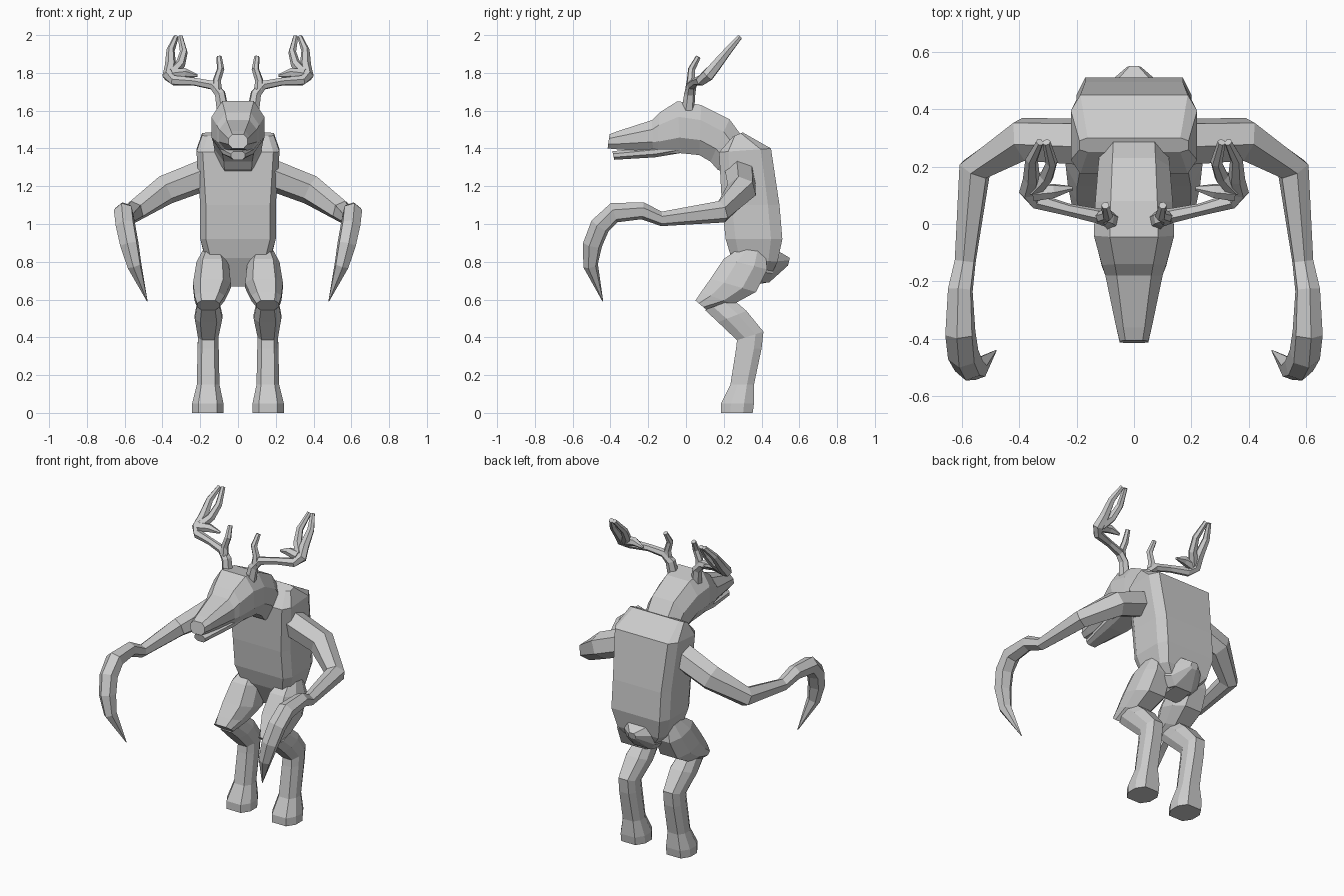
import bpy, bmesh, math
from mathutils import Vector

mat = bpy.data.materials.new("plain grey")
mat.diffuse_color = (0.6, 0.6, 0.6, 1)

BOXY = [(.85, -1), (1, -.65), (1, .6), (.85, 1)]
ROUND = [(.6, -1), (1, -.4), (1, .4), (.6, 1)]


def skin(name, rings, mirror=False):
    """Join matching rings of points into a closed, flat-shaded tube."""
    bm = bmesh.new()
    loops = [[bm.verts.new(p) for p in ring] for ring in rings]
    n = len(loops[0])
    for a, b in zip(loops, loops[1:]):
        for i in range(n):
            j = (i + 1) % n
            bm.faces.new((a[i], a[j], b[j], b[i]))
    bm.faces.new(loops[0])
    bm.faces.new(loops[-1])
    bmesh.ops.recalc_face_normals(bm, faces=bm.faces)
    me = bpy.data.meshes.new(name)
    bm.to_mesh(me)
    bm.free()
    me.materials.append(mat)
    ob = bpy.data.objects.new(name, me)
    bpy.context.collection.objects.link(ob)
    if mirror:
        ob.modifiers.new("Mirror", "MIRROR").use_mirror_merge = False
    return ob


def loft(name, rows, shape=ROUND, mirror=False):
    """Rows: front y,z / back y,z of the side outline, half width, x centre."""
    section = shape + [(-u, s) for u, s in reversed(shape)]
    rings = []
    for y0, z0, y1, z1, w, cx in rows:
        rings.append([Vector((cx + w * u,
                              (y0 + y1) / 2 + s * (y1 - y0) / 2,
                              (z0 + z1) / 2 + s * (z1 - z0) / 2)) for u, s in section])
    return skin(name, rings, mirror)


def sweep(name, path, sides=6):
    """Mirrored tube through points x, y, z, radius."""
    pts = [Vector(p[:3]) for p in path]
    u = Vector((0, 0.3, 1))
    rings = []
    for i, p in enumerate(pts):
        t = (pts[min(i + 1, len(pts) - 1)] - pts[max(i - 1, 0)]).normalized()
        u = (u - t * u.dot(t)).normalized()
        v = t.cross(u)
        rings.append([p + path[i][3] * (u * math.cos(a) + v * math.sin(a))
                      for a in (math.tau * (k + .5) / sides for k in range(sides))])
    return skin(name, rings, True)


# torso and tail
loft("torso", [
    (.25, 1.465, .30, 1.485, .19, 0),
    (.175, 1.38, .45, 1.40, .22, 0),
    (.19, 1.10, .495, 1.10, .20, 0),
    (.21, .92, .51, .92, .20, 0),
    (.24, .82, .485, .80, .17, 0),
    (.32, .67, .43, .69, .06, 0)], BOXY)
loft("tail", [
    (.40, .69, .44, .87, .13, 0),
    (.44, .69, .50, .85, .10, 0),
    (.54, .78, .55, .82, .025, 0)])

# head, neck and lower jaw
loft("head_and_neck", [
    (-.415, 1.40, -.405, 1.475, .05, 0),
    (-.36, 1.395, -.36, 1.492, .062, 0),
    (-.175, 1.385, -.18, 1.55, .10, 0),
    (-.15, 1.37, -.14, 1.59, .112, 0),
    (-.03, 1.375, -.045, 1.65, .14, 0),
    (.07, 1.365, .08, 1.63, .135, 0),
    (.13, 1.33, .23, 1.555, .125, 0),
    (.165, 1.29, .285, 1.48, .12, 0),
    (.24, 1.25, .33, 1.38, .11, 0)])
loft("lower_jaw", [
    (-.38, 1.34, -.39, 1.385, .038, 0),
    (-.165, 1.353, -.165, 1.41, .08, 0),
    (.0, 1.38, .0, 1.44, .10, 0)])

# legs
loft("thigh", [
    (.28, .87, .42, .85, .05, .135),
    (.20, .815, .43, .76, .085, .135),
    (.13, .71, .37, .64, .10, .138),
    (.08, .64, .25, .575, .08, .15),
    (.05, .595, .11, .545, .06, .157)], ROUND, True)
loft("shin", [
    (.10, .545, .25, .60, .06, .157),
    (.17, .48, .32, .54, .073, .156),
    (.27, .385, .41, .43, .054, .158)], ROUND, True)
loft("lower_leg_and_hoof", [
    (.27, .385, .41, .43, .054, .158),
    (.265, .34, .40, .34, .056, .158),
    (.235, .15, .36, .15, .06, .158),
    (.185, .05, .36, .05, .083, .16),
    (.185, 0, .353, 0, .083, .16)], ROUND, True)

# arms ending in a hooked claw
sweep("arm_and_claw", [
    (.15, .285, 1.27, .085), (.385, .295, 1.18, .08), (.555, .19, 1.065, .06),
    (.588, -.13, 1.027, .039), (.605, -.23, 1.07, .046), (.605, -.38, 1.06, .055),
    (.595, -.455, .99, .055), (.575, -.495, .89, .052), (.548, -.505, .78, .04),
    (.48, -.44, .59, .002)])

# antlers
sweep("antler_beam", [
    (.08, .01, 1.60, .034), (.095, .02, 1.69, .03), (.135, .03, 1.735, .026),
    (.23, .05, 1.753, .022), (.34, .08, 1.76, .028), (.367, .115, 1.785, .034),
    (.357, .16, 1.84, .03), (.357, .225, 1.92, .022), (.328, .285, 1.99, .014)])
sweep("antler_inner_tine", [
    (.35, .12, 1.795, .032), (.305, .165, 1.845, .026), (.287, .215, 1.91, .021),
    (.305, .285, 1.99, .014)])
sweep("antler_spur", [
    (.35, .11, 1.79, .032), (.28, .115, 1.80, .026), (.215, .125, 1.785, .008)])
sweep("antler_front_tine", [
    (.11, .02, 1.71, .026), (.112, .025, 1.76, .022), (.092, .03, 1.82, .02),
    (.10, .065, 1.885, .014)])
